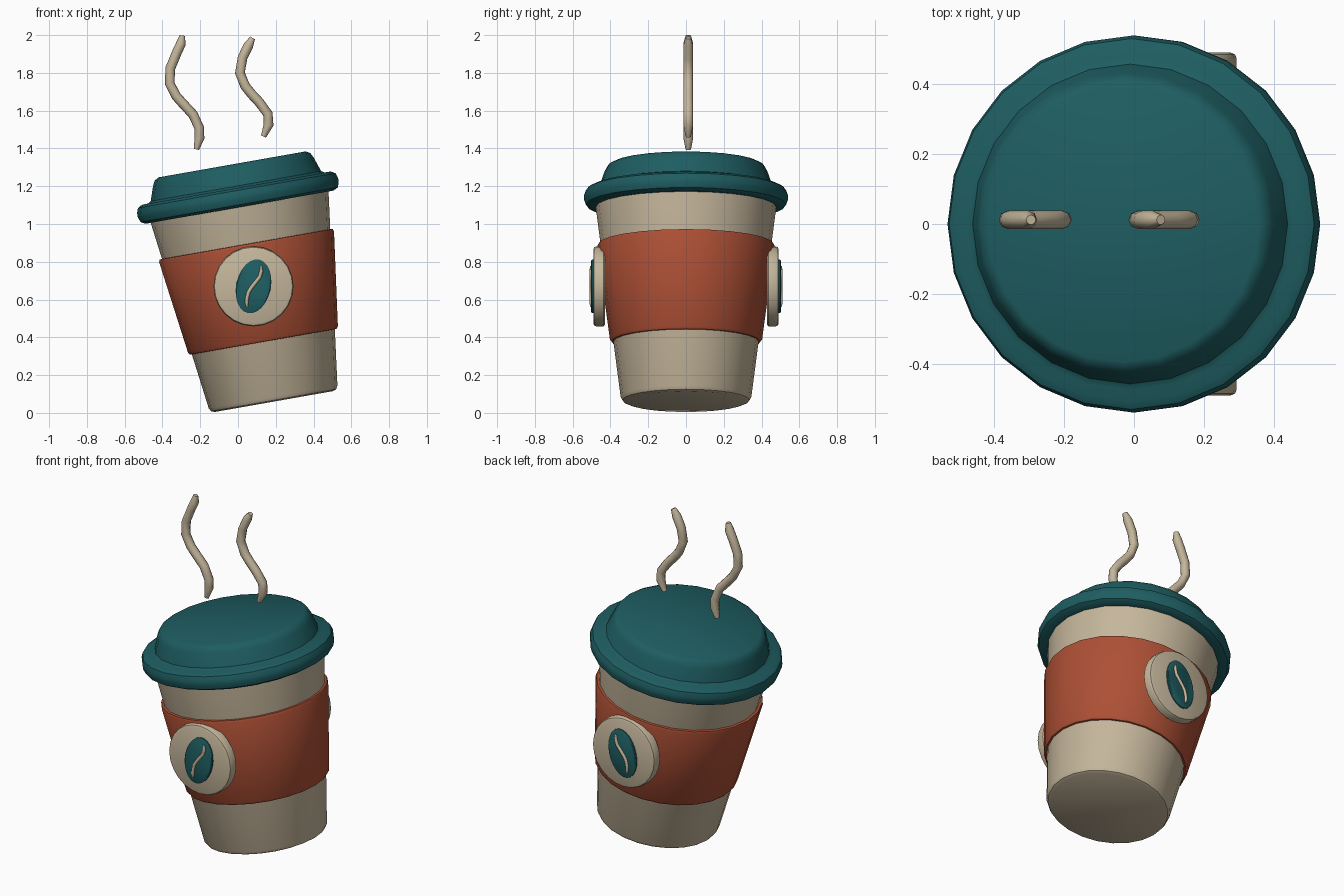
import bpy, bmesh, math
from mathutils import Matrix, Vector

if "Cube" in bpy.data.objects:
    bpy.data.objects.remove(bpy.data.objects["Cube"])


def material(name, rgb):
    m = bpy.data.materials.new(name)
    m.diffuse_color = (*rgb, 1)
    m.use_nodes = True
    m.node_tree.nodes["Principled BSDF"].inputs["Base Color"].default_value = m.diffuse_color
    return m


CREAM = material("cream", (0.56, 0.47, 0.33))
TEAL = material("teal", (0.013, 0.11, 0.12))
RUST = material("rust", (0.42, 0.08, 0.036))

# The whole cup leans 10 degrees to the left
LEAN = Matrix.Translation((0.19, 0, 0.06)) @ Matrix.Rotation(math.radians(-10), 4, 'Y')
BADGE = Vector((0.082, 0, 0.67))


def finish(ob, mat, angle=35):
    ob.data.materials.clear()
    ob.data.materials.append(mat)
    bpy.ops.object.select_all(action='DESELECT')
    ob.select_set(True)
    bpy.context.view_layer.objects.active = ob
    bpy.ops.object.shade_smooth_by_angle(angle=math.radians(angle))


def lathe(name, profile, mat, matrix, sides=24, closed=False):
    """Spin (radius, height) points about z; cap the ends, or join them into a ring."""
    bm = bmesh.new()
    rings = []
    for r, h in profile:
        rings.append([bm.verts.new((r * math.cos(2 * math.pi * i / sides),
                                    r * math.sin(2 * math.pi * i / sides), h))
                      for i in range(sides)])
    pairs = list(zip(rings, rings[1:]))
    if closed:
        pairs.append((rings[-1], rings[0]))
    else:
        bm.faces.new(rings[0])
        bm.faces.new(rings[-1])
    for a, b in pairs:
        for i in range(sides):
            j = (i + 1) % sides
            bm.faces.new((a[i], a[j], b[j], b[i]))
    bm.transform(matrix)
    bmesh.ops.recalc_face_normals(bm, faces=bm.faces)
    me = bpy.data.meshes.new(name)
    bm.to_mesh(me)
    bm.free()
    ob = bpy.data.objects.new(name, me)
    bpy.context.collection.objects.link(ob)
    finish(ob, mat)
    return ob


def tube(name, points, radius, mat, tips):
    """Round tube along points, thinner at the tips."""
    cu = bpy.data.curves.new(name, 'CURVE')
    cu.dimensions = '3D'
    cu.bevel_depth = radius
    cu.bevel_resolution = 2
    cu.use_fill_caps = True
    sp = cu.splines.new('POLY')
    sp.points.add(len(points) - 1)
    for i, (p, c) in enumerate(zip(sp.points, points)):
        p.co = (*c, 1)
        p.radius = tips if i in (0, len(points) - 1) else 1
    ob = bpy.data.objects.new(name, cu)
    bpy.context.collection.objects.link(ob)
    bpy.ops.object.select_all(action='DESELECT')
    ob.select_set(True)
    bpy.context.view_layer.objects.active = ob
    bpy.ops.object.convert(target='MESH')
    finish(bpy.context.object, mat, 50)


# Cup, sleeve and lid
lathe("cup", [(0.318, 0), (0.336, 0.007), (0.346, 0.025), (0.478, 1.045), (0.46, 1.06)], CREAM, LEAN)
lathe("sleeve", [(0.375, 0.32), (0.394, 0.322), (0.403, 0.335), (0.470, 0.832),
                 (0.466, 0.845), (0.44, 0.848)], RUST, LEAN, closed=True)
lathe("lid", [(0.47, 1.045), (0.505, 1.045), (0.530, 1.058), (0.540, 1.085), (0.540, 1.108),
              (0.531, 1.134), (0.508, 1.147), (0.475, 1.148), (0.458, 1.158), (0.432, 1.235),
              (0.418, 1.262), (0.395, 1.275)], TEAL, LEAN)

# Round badge with a bean, mirrored front and back
CREASE = [(0.040, 0.108), (0.041, 0.08), (0.033, 0.05), (0.010, 0.02), (-0.010, -0.005),
          (-0.026, -0.03), (-0.034, -0.06), (-0.036, -0.085), (-0.034, -0.108)]
for side, s in (("front", -1), ("back", 1)):
    flip = Matrix.Translation(BADGE) @ Matrix.Scale(s, 4, (0, 1, 0)) @ Matrix.Rotation(math.radians(-90), 4, 'X')
    lathe(side + "_badge", [(0.205, 0.43), (0.212, 0.437), (0.212, 0.475), (0.207, 0.486),
                            (0.195, 0.491)], CREAM, flip)
    bean = (Matrix.Translation(BADGE) @ Matrix.Rotation(math.radians(12), 4, 'Y')
            @ Matrix.Diagonal((0.092, s, 0.145, 1)) @ Matrix.Rotation(math.radians(-90), 4, 'X'))
    lathe(side + "_bean", [(1, 0.48), (1, 0.498), (0.95, 0.502)], TEAL, bean)
    tube(side + "_bean_crease", [(BADGE.x + x, s * 0.502, BADGE.z + z) for x, z in CREASE],
         0.010, CREAM, 0.5)

# Two wisps of steam
WISPS = {
    "left_steam": [(-0.22, 1.395), (-0.204, 1.455), (-0.206, 1.51), (-0.238, 1.58), (-0.285, 1.63),
                   (-0.328, 1.678), (-0.362, 1.745), (-0.358, 1.825), (-0.325, 1.905),
                   (-0.302, 1.955), (-0.295, 1.998)],
    "right_steam": [(0.135, 1.463), (0.162, 1.525), (0.158, 1.583), (0.112, 1.645), (0.072, 1.688),
                    (0.038, 1.73), (0.010, 1.80), (0.024, 1.88), (0.055, 1.945), (0.077, 1.985)],
}
for name, pts in WISPS.items():
    tube(name, [(x, 0.012, z) for x, z in pts], 0.026, CREAM, 0.55)
